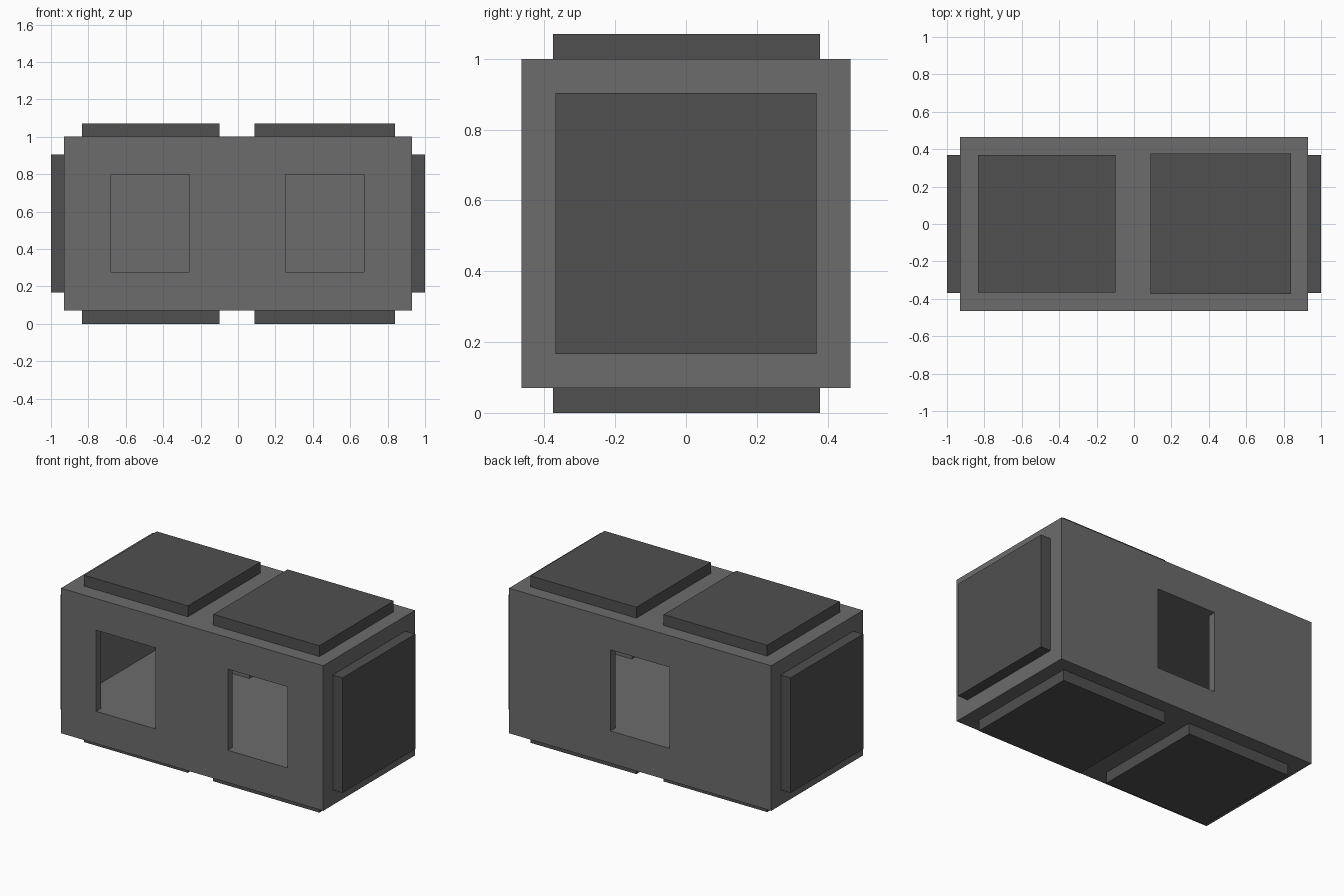
import bpy
import bmesh

if "Cube" in bpy.data.objects:
    bpy.data.objects.remove(bpy.data.objects["Cube"])


def material(name, shade):
    mat = bpy.data.materials.new(name)
    mat.diffuse_color = (shade, shade, shade, 1)
    mat.use_nodes = True
    mat.node_tree.nodes["Principled BSDF"].inputs["Base Color"].default_value = mat.diffuse_color
    return mat


def prism(name, outline, z0, z1, mat=None):
    """Extrude a plan outline (counter-clockwise) from z0 to z1."""
    bm = bmesh.new()
    face = bm.faces.new([bm.verts.new((x, y, z0)) for x, y in outline])
    top = bmesh.ops.extrude_face_region(bm, geom=[face])["geom"]
    verts = [v for v in top if isinstance(v, bmesh.types.BMVert)]
    bmesh.ops.translate(bm, verts=verts, vec=(0, 0, z1 - z0))
    bmesh.ops.recalc_face_normals(bm, faces=bm.faces)
    mesh = bpy.data.meshes.new(name)
    bm.to_mesh(mesh)
    bm.free()
    obj = bpy.data.objects.new(name, mesh)
    bpy.context.collection.objects.link(obj)
    if mat:
        mesh.materials.append(mat)
    return obj


def box(name, x0, x1, y0, y1, z0, z1, mat):
    return prism(name, [(x0, y0), (x1, y0), (x1, y1), (x0, y1)], z0, z1, mat)


body_grey = material("body_grey", 0.15)
panel_grey = material("panel_grey", 0.08)

# Main block
HX, HY, BOTTOM, TOP, WALL = 0.93, 0.465, 0.07, 1.0, 0.05
body = box("body", -HX, HX, -HY, HY, BOTTOM, TOP, body_grey)

# Room inside, with two front windows and one back window at full room height
ix, iy, out = HX - WALL, HY - WALL, HY + 0.1
plan = [(-ix, -iy)]
for x0, x1 in ((-0.68, -0.258), (0.253, 0.675)):
    plan += [(x0, -iy), (x0, -out), (x1, -out), (x1, -iy)]
plan += [(ix, -iy), (ix, iy), (0.21, iy), (0.21, out), (-0.21, out), (-0.21, iy), (-ix, iy)]
cutter = prism("room_cutter", plan, 0.277, 0.797, body_grey)
cutter.hide_render = True

cut = body.modifiers.new("room", "BOOLEAN")
cut.operation = "DIFFERENCE"
cut.solver = "EXACT"
cut.object = cutter
bpy.context.view_layer.objects.active = body
bpy.ops.object.modifier_apply(modifier=cut.name)
bpy.data.objects.remove(cutter)

# Raised panels on the roof and underside
for level, z0, z1 in (("top", TOP, 1.07), ("bottom", 0.0, BOTTOM)):
    box(f"{level}_panel_left", -0.835, -0.10, -0.365, 0.37, z0, z1, panel_grey)
    box(f"{level}_panel_right", 0.087, 0.84, -0.375, 0.378, z0, z1, panel_grey)

# Raised panels on both ends
box("end_panel_left", -1.0, -HX, -0.368, 0.368, 0.167, 0.904, panel_grey)
box("end_panel_right", HX, 1.0, -0.368, 0.368, 0.167, 0.904, panel_grey)
